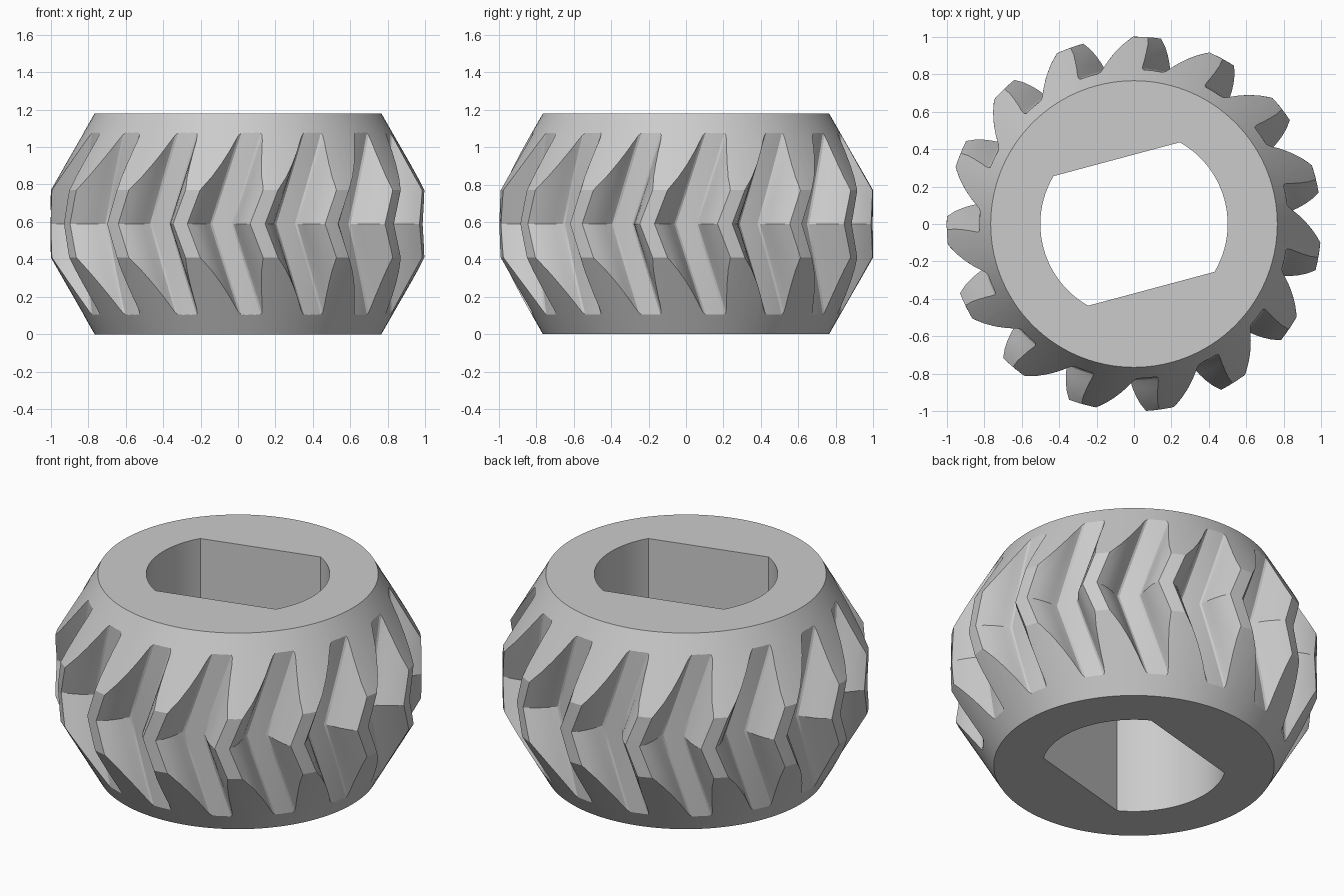
import bpy, bmesh
from math import radians, sin, cos, pi, asin

cube = bpy.data.objects.get("Cube")
if cube:
    bpy.data.objects.remove(cube, do_unlink=True)

TEETH = 15
HEIGHT = 1.18
MID = HEIGHT / 2
TWIST = 0.39                      # radians per unit of height
# half tooth: radius, half angle in degrees
FLANK = [(0.825, 8.4), (0.832, 7.7), (0.85, 7.1), (0.88, 6.4),
         (0.92, 5.3), (0.96, 4.0), (1.0, 2.3)]

grey = bpy.data.materials.new("plain grey")
grey.use_nodes = True
colour = (0.6, 0.6, 0.6, 1)
grey.diffuse_color = colour
grey.node_tree.nodes["Principled BSDF"].inputs["Base Color"].default_value = colour


def loft(name, rings):
    """Closed solid through a stack of (z, points) rings."""
    bm = bmesh.new()
    loops = [[bm.verts.new((x, y, z)) for x, y in pts] for z, pts in rings]
    n = len(loops[0])
    for low, high in zip(loops, loops[1:]):
        for i in range(n):
            j = (i + 1) % n
            bm.faces.new((low[i], low[j], high[j], high[i]))
    bm.faces.new(loops[0][::-1])
    bm.faces.new(loops[-1])
    mesh = bpy.data.meshes.new(name)
    bm.to_mesh(mesh)
    bm.free()
    mesh.materials.append(grey)
    obj = bpy.data.objects.new(name, mesh)
    bpy.context.collection.objects.link(obj)
    return obj


def polar(r, a):
    return (r * cos(a), r * sin(a))


def circle(r, n=120):
    return [polar(r, 2 * pi * i / n) for i in range(n)]


def tooth_section(turn):
    half = [(r, radians(a)) for r, a in FLANK]
    outline = [(r, -a) for r, a in half] + [(1.0, 0)] + [(r, a) for r, a in half[::-1]]
    outline.append((FLANK[0][0], pi / TEETH))      # middle of the root
    return [polar(r, a + turn + radians(84) + 2 * pi * k / TEETH)
            for k in range(TEETH) for r, a in outline]


def boolean(target, cutter, operation):
    mod = target.modifiers.new(operation.lower(), 'BOOLEAN')
    mod.object = cutter
    mod.operation = operation
    mod.solver = 'EXACT'
    bpy.context.view_layer.objects.active = target
    bpy.ops.object.modifier_apply(modifier=mod.name)
    bpy.data.objects.remove(cutter, do_unlink=True)


# Herringbone toothed body, longer than the finished gear
STEPS = 5
levels = [MID + 0.64 * i / STEPS for i in range(-STEPS, STEPS + 1)]
gear = loft("herringbone_gear", [(z, tooth_section(TWIST * abs(z - MID))) for z in levels])

# Double cone that bevels both ends
blank = loft("cone_blank", [(0, circle(0.765)), (MID, circle(1.103)), (HEIGHT, circle(0.765))])
boolean(gear, blank, 'INTERSECT')

# Round bore with two parallel flats
span = asin(0.358 / 0.5)
bore_points = [polar(0.5, radians(15) + side + span * (i / 12 - 1))
               for side in (0, pi) for i in range(25)]
bore = loft("bore_cutter", [(-0.2, bore_points), (HEIGHT + 0.2, bore_points)])
boolean(gear, bore, 'DIFFERENCE')

# Smooth flanks with crisp edges
bpy.ops.object.select_all(action='DESELECT')
gear.select_set(True)
bpy.context.view_layer.objects.active = gear
bpy.ops.object.shade_smooth_by_angle(angle=radians(25))
